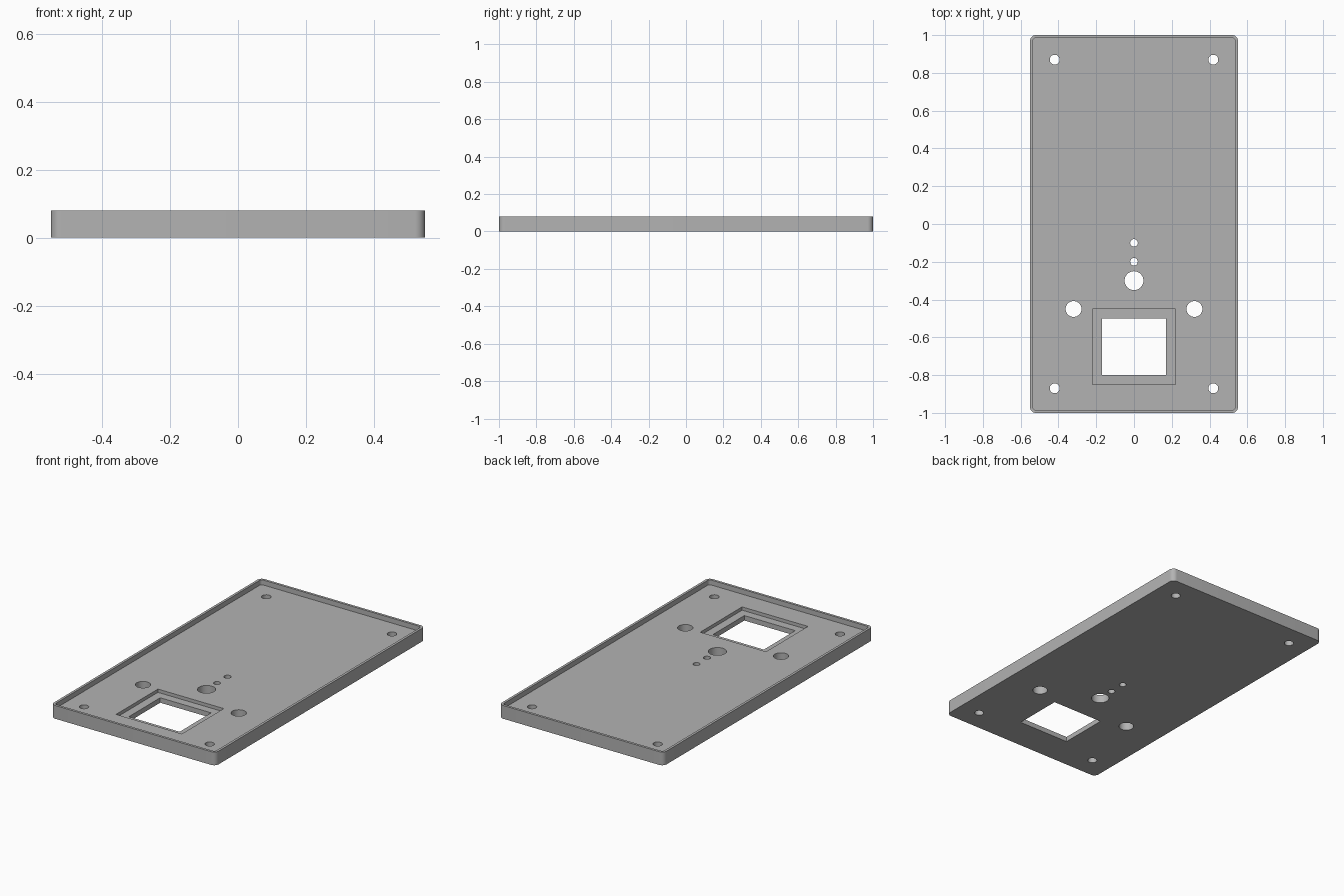
import bpy, bmesh, math

cube = bpy.data.objects.get("Cube")
if cube:
    bpy.data.objects.remove(cube, do_unlink=True)

WIDTH, LENGTH, HEIGHT = 1.1, 2.0, 0.08
WALL, FLOOR, LEDGE = 0.015, 0.05, 0.03
TOP, BELOW = 0.2, -0.1  # cutter overshoot heights

grey = bpy.data.materials.new("plain grey")
grey.use_nodes = True
colour = (0.45, 0.45, 0.45, 1)
grey.diffuse_color = colour
grey.node_tree.nodes["Principled BSDF"].inputs["Base Color"].default_value = colour


def circle(x, y, r, n=48):
    return [(x + r * math.cos(2 * math.pi * i / n),
             y + r * math.sin(2 * math.pi * i / n)) for i in range(n)]


def rectangle(w, l, y=0, r=0, steps=8):
    """Outline of a rectangle with optional rounded corners."""
    pts = []
    for k, (sx, sy) in enumerate([(1, 1), (-1, 1), (-1, -1), (1, -1)]):
        cx, cy = sx * (w / 2 - r), y + sy * (l / 2 - r)
        for i in range(steps + 1 if r else 1):
            a = math.pi / 2 * (k + i / steps)
            pts.append((cx + r * math.cos(a), cy + r * math.sin(a)))
    return pts


def prism(name, outline, z0, z1):
    bm = bmesh.new()
    base = bm.faces.new([bm.verts.new((x, y, z0)) for x, y in outline])
    out = bmesh.ops.extrude_face_region(bm, geom=[base])
    bmesh.ops.translate(bm, vec=(0, 0, z1 - z0),
                        verts=[v for v in out["geom"] if isinstance(v, bmesh.types.BMVert)])
    bmesh.ops.recalc_face_normals(bm, faces=bm.faces)
    mesh = bpy.data.meshes.new(name)
    bm.to_mesh(mesh)
    bm.free()
    mesh.materials.append(grey)
    ob = bpy.data.objects.new(name, mesh)
    bpy.context.collection.objects.link(ob)
    return ob


# Outer block of the tray
panel = prism("panel_tray", rectangle(WIDTH, LENGTH, r=0.03), 0, HEIGHT)
bpy.context.view_layer.objects.active = panel
panel.select_set(True)


def cut(outline, z0):
    cutter = prism("cutter", outline, z0, TOP)
    cutter.hide_render = True
    mod = panel.modifiers.new("cut", "BOOLEAN")
    mod.operation, mod.solver, mod.object = "DIFFERENCE", "EXACT", cutter
    bpy.ops.object.modifier_apply(modifier=mod.name)
    bpy.data.objects.remove(cutter, do_unlink=True)


# Shallow interior leaving a thin rim
cut(rectangle(WIDTH - 2 * WALL, LENGTH - 2 * WALL, r=0.015), FLOOR)

# Stepped display window
cut(rectangle(0.44, 0.4, y=-0.65), LEDGE)
cut(rectangle(0.34, 0.3, y=-0.65), BELOW)

# Centre row: one button hole and two small indicator holes
for y, r in [(-0.3, 0.05), (-0.2, 0.02), (-0.1, 0.02)]:
    cut(circle(0, y, r), BELOW)

# Mirrored side button holes and corner screw holes
for side in (-1, 1):
    cut(circle(side * 0.32, -0.45, 0.042), BELOW)
    for end in (-1, 1):
        cut(circle(side * 0.42, end * 0.87, 0.026), BELOW)

bpy.ops.object.shade_smooth_by_angle(angle=math.radians(30))
